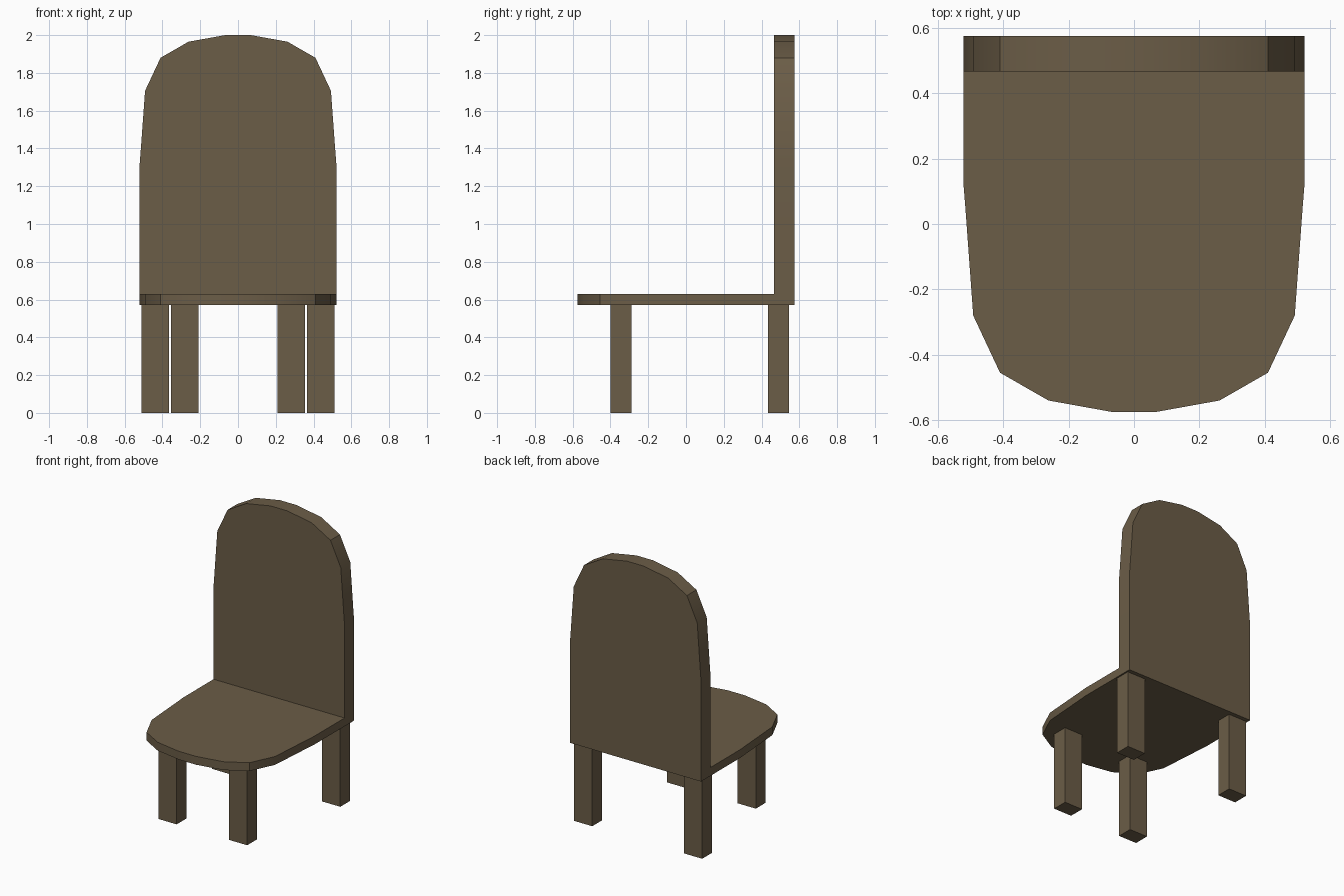
import bpy, bmesh, math
from mathutils import Vector

if "Cube" in bpy.data.objects:
    bpy.data.objects.remove(bpy.data.objects["Cube"])

wood = bpy.data.materials.new("brown wood")
wood.diffuse_color = (0.147, 0.109, 0.063, 1)
wood.use_nodes = True
wood.node_tree.nodes["Principled BSDF"].inputs["Base Color"].default_value = wood.diffuse_color

# Half of the rounded end shared by seat and back: (x, distance from the tip)
HALF = [(0.522, 0.70), (0.516, 0.625), (0.492, 0.295), (0.41, 0.12), (0.262, 0.035), (0.068, 0.0)]


def finish(bm, name):
    bmesh.ops.recalc_face_normals(bm, faces=bm.faces)
    mesh = bpy.data.meshes.new(name)
    bm.to_mesh(mesh)
    bm.free()
    mesh.materials.append(wood)
    obj = bpy.data.objects.new(name, mesh)
    bpy.context.collection.objects.link(obj)
    return obj


def rounded_panel(name, length, place, thickness):
    """Extrude a panel whose outline is square at one end and rounded at the other."""
    half = [(0.522, length)] + HALF
    outline = half + [(-x, d) for x, d in reversed(half)]
    bm = bmesh.new()
    face = bm.faces.new([bm.verts.new(place(x, d)) for x, d in outline])
    ext = bmesh.ops.extrude_face_region(bm, geom=[face])
    verts = [v for v in ext["geom"] if isinstance(v, bmesh.types.BMVert)]
    bmesh.ops.translate(bm, verts=verts, vec=Vector(thickness))
    obj = finish(bm, name)
    bpy.context.view_layer.objects.active = obj
    obj.select_set(True)
    bpy.ops.object.shade_smooth_by_angle(angle=math.radians(30))
    obj.select_set(False)
    return obj


def leg(name, x, y):
    bm = bmesh.new()
    bmesh.ops.create_cube(bm, size=1)
    bmesh.ops.scale(bm, verts=bm.verts, vec=(0.146, 0.112, 0.57))
    bmesh.ops.translate(bm, verts=bm.verts, vec=(x, y, 0.285))
    return finish(bm, name)


# Seat, rounded at the front, meeting the back panel
rounded_panel("seat", 1.044, lambda x, d: (x, d - 0.575, 0.57), (0, 0, 0.06))
# Back panel, rounded at the top
rounded_panel("backrest", 1.43, lambda x, d: (x, 0.467, 2.0 - d), (0, 0.108, 0))

# Legs: front pair set further in than the rear pair
for side, s in (("left", -1), ("right", 1)):
    leg("front_leg_" + side, s * 0.281, -0.345)
    leg("rear_leg_" + side, s * 0.438, 0.49)
